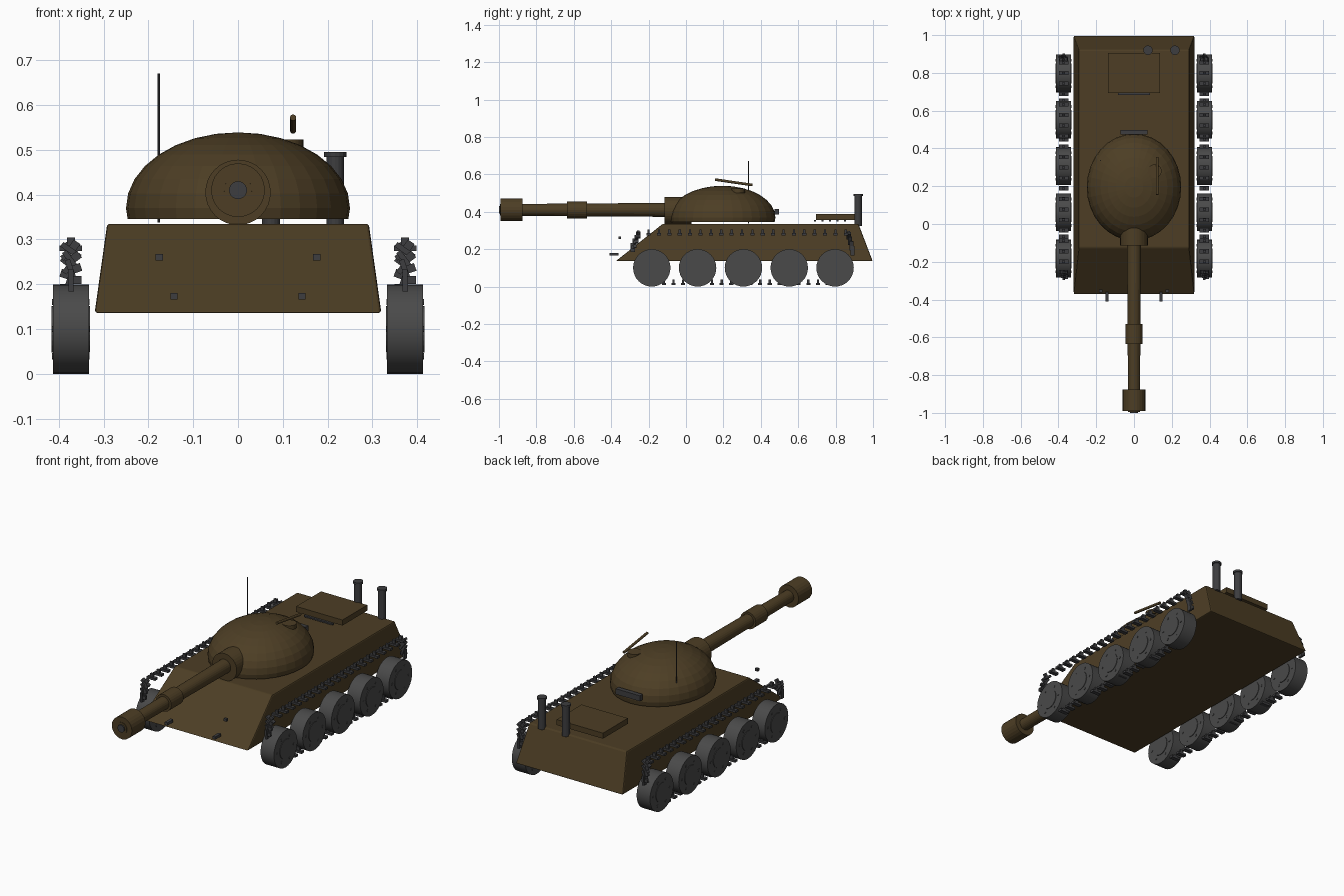
import bpy, bmesh, math
from mathutils import Matrix, Vector

if "Cube" in bpy.data.objects:
    bpy.data.objects.remove(bpy.data.objects["Cube"])


def material(name, rgb):
    m = bpy.data.materials.new(name)
    m.diffuse_color = (*rgb, 1)
    m.use_nodes = True
    m.node_tree.nodes["Principled BSDF"].inputs["Base Color"].default_value = m.diffuse_color
    return m


BROWN = material("olive brown paint", (0.074, 0.048, 0.018))
RUBBER = material("wheel grey", (0.068, 0.068, 0.068))
METAL = material("dark metal", (0.047, 0.047, 0.050))


def finish(name, bm, mat, smooth=False):
    bmesh.ops.recalc_face_normals(bm, faces=bm.faces)
    me = bpy.data.meshes.new(name)
    bm.to_mesh(me)
    bm.free()
    me.materials.append(mat)
    ob = bpy.data.objects.new(name, me)
    bpy.context.collection.objects.link(ob)
    if smooth:
        bpy.ops.object.select_all(action='DESELECT')
        ob.select_set(True)
        bpy.context.view_layer.objects.active = ob
        bpy.ops.object.shade_smooth_by_angle(angle=math.radians(30))
    return ob


def add_box(bm, loc, size, rot=Matrix.Identity(4)):
    bmesh.ops.create_cube(bm, size=1, matrix=Matrix.Translation(loc) @ rot @ Matrix.Diagonal((*size, 1)))


def add_cyl(bm, a, b, r1, r2=None, seg=24):
    # cylinder or cone running from point a to point b
    a, b = Vector(a), Vector(b)
    rot = (b - a).to_track_quat('Z', 'Y').to_matrix().to_4x4()
    bmesh.ops.create_cone(bm, cap_ends=True, segments=seg, radius1=r1, radius2=r1 if r2 is None else r2,
                          depth=(b - a).length, matrix=Matrix.Translation((a + b) / 2) @ rot)


def box(name, loc, size, mat):
    bm = bmesh.new()
    add_box(bm, loc, size)
    return finish(name, bm, mat)


def cyl(name, a, b, r1, mat, r2=None, seg=24):
    bm = bmesh.new()
    add_cyl(bm, a, b, r1, r2, seg)
    return finish(name, bm, mat)


# hull: tapered block with softened edges
bm = bmesh.new()
low = [bm.verts.new((x, y, 0.136)) for x, y in ((-.32, -.375), (.32, -.375), (.32, .998), (-.32, .998))]
top = [bm.verts.new((x, y, 0.335)) for x, y in ((-.292, -.125), (.292, -.125), (.292, .922), (-.292, .922))]
bm.faces.new(low)
bm.faces.new(top)
for i in range(4):
    j = (i + 1) % 4
    bm.faces.new((low[i], low[j], top[j], top[i]))
bmesh.ops.recalc_face_normals(bm, faces=bm.faces)
bmesh.ops.bevel(bm, geom=bm.edges[:], offset=0.006, segments=2, profile=0.5, affect='EDGES')
finish("hull", bm, BROWN)

# turret: ellipsoid dome cut flat a little below its widest line
bm = bmesh.new()
bmesh.ops.create_uvsphere(bm, u_segments=32, v_segments=16, radius=1,
                          matrix=Matrix.Translation((0, .195, .37)) @ Matrix.Diagonal((.25, .283, .169, 1)))
cut = bmesh.ops.bisect_plane(bm, geom=bm.verts[:] + bm.edges[:] + bm.faces[:], plane_co=(0, 0, .346),
                             plane_no=(0, 0, 1), clear_inner=True)
bmesh.ops.contextual_create(bm, geom=[e for e in cut["geom_cut"] if isinstance(e, bmesh.types.BMEdge)])
finish("turret", bm, BROWN)

# gun
GZ = 0.41
cyl("gun_mantlet", (0, -.115, .405), (0, .03, .405), .073, BROWN, seg=32)
cyl("gun_barrel", (0, -.994, GZ), (0, .0, GZ), .031, BROWN, .038)
cyl("barrel_sleeve", (0, -.635, GZ), (0, -.53, GZ), .046, BROWN)
cyl("muzzle_brake", (0, -.991, GZ), (0, -.875, GZ), .06, BROWN)
cyl("gun_bore", (0, -1.0, GZ), (0, -.95, GZ), .02, METAL)

# turret fittings
cyl("turret_hatch", (.11, .28, .50), (.11, .28, .523), .036, BROWN)
cyl("machine_gun", (.123, .155, .572), (.123, .355, .543), .007, BROWN, seg=12)
cyl("antenna", (-.177, .335, .338), (-.177, .335, .67), .003, METAL, seg=8)
box("turret_rear_bin", (0, .485, .40), (.145, .024, .03), METAL)

# engine deck, grille slats and exhausts
box("engine_cover", (0, .80, .372), (.276, .212, .03), BROWN)
bm = bmesh.new()
for i in range(5):
    add_box(bm, (0, .69 + .04 * i, .352), (.17, .012, .008))
finish("engine_grille", bm, METAL)
for i, x in enumerate((.074, .217)):
    bm = bmesh.new()
    add_cyl(bm, (x, .92, .325), (x, .92, .49), .020, seg=16)
    add_cyl(bm, (x, .92, .484), (x, .92, .495), .025, seg=16)
    finish(f"exhaust_{i + 1}", bm, METAL)

for side, s in (("left", -1), ("right", 1)):
    # front fittings
    box(f"headlight_{side}", (s * .176, -.355, .26), (.017, .014, .014), METAL)
    box(f"tow_hook_{side}", (s * .143, -.385, .173), (.016, .05, .015), METAL)

    # road wheels with hub discs and bolts
    for k in range(5):
        y = -.183 + .245 * k
        bm = bmesh.new()
        add_cyl(bm, (s * .333, y, .1), (s * .413, y, .1), .1, seg=32)
        finish(f"road_wheel_{side}_{k + 1}", bm, RUBBER, smooth=True)
        bm = bmesh.new()
        add_cyl(bm, (s * .330, y, .1), (s * .416, y, .1), .052)
        for b in range(6):
            a = b * math.tau / 6
            p, q = y + .07 * math.cos(a), .1 + .07 * math.sin(a)
            add_cyl(bm, (s * .331, p, q), (s * .415, p, q), .007, seg=8)
        finish(f"wheel_hub_{side}_{k + 1}", bm, RUBBER)

    # track links: loose plates with a small guide tooth on each
    bm = bmesh.new()

    def link(y, z, tilt=0.0, flip=1):
        rot = Matrix.Rotation(tilt, 4, 'Y')
        c = Vector((s * .373, y, z))
        add_box(bm, c, (.05, .022, .012), rot)
        add_box(bm, c + rot @ Vector((0, 0, .015 * flip)), (.018, .012, .018), rot)

    for i in range(20):
        link(-.2 + .0555 * i, .28)
        link(-.17 + .0515 * i, .014, flip=1)
    for i in range(4):
        t = math.radians(35 + 18 * i)
        link(-.255 - .01 * i, .275 - .022 * i, t)
        link(.87 + .007 * i, .272 - .027 * i, -t)
    finish(f"track_links_{side}", bm, METAL)
